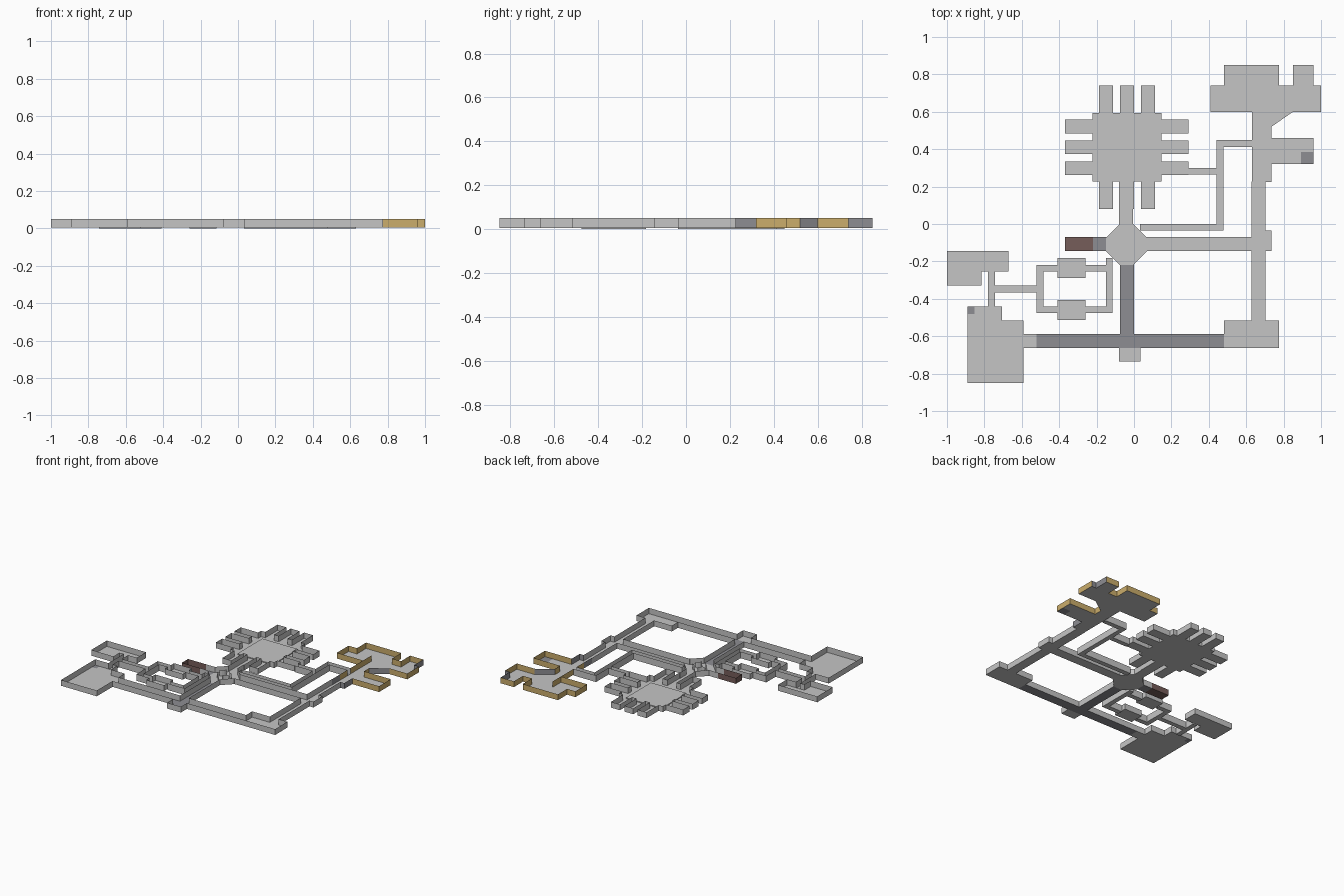
import bpy, bmesh
from mathutils import Vector

if "Cube" in bpy.data.objects:
    bpy.data.objects.remove(bpy.data.objects["Cube"])

TOP, FLOOR, LOW = 0.05, 0.006, 0.0
WIDE, NARROW = 0.074, 0.036          # passage widths


def mat(name, rgb):
    m = bpy.data.materials.new(name)
    m.diffuse_color = (*rgb, 1)
    m.use_nodes = True
    m.node_tree.nodes["Principled BSDF"].inputs["Base Color"].default_value = m.diffuse_color
    return m


MATS = [mat("light_stone", (.56, .56, .56)), mat("dark_stone", (.27, .27, .29)),
        mat("tan_plaster", (.60, .42, .15)), mat("brown_stone", (.18, .11, .10))]
LIGHT, DARK, TAN, BROWN = range(4)
REGIONS = {}     # name -> floor colour, wall colour, floor height; later regions win
ROOMS = []       # (region, x0, y0, x1, y1)


def region(name, floor=LIGHT, walls=LIGHT, z=FLOOR):
    REGIONS[name] = (floor, walls, z)


def room(x0, y0, x1, y1):
    ROOMS.append((list(REGIONS)[-1], *[round(v, 3) for v in (x0, y0, x1, y1)]))


def block(cx, cy, w, d):
    room(cx - w / 2, cy - d / 2, cx + w / 2, cy + d / 2)


def passage(width, axis, x, y, *stops):
    """Corridor from (x, y) that turns at right angles at each stop."""
    p = [x, y]
    for s in stops:
        q = list(p)
        q[axis] = s
        block((p[0] + q[0]) / 2, (p[1] + q[1]) / 2,
              abs(p[0] - q[0]) + width, abs(p[1] - q[1]) + width)
        p, axis = q, 1 - axis


# narrow passages: west ring and links, east link
region("narrow_passages", z=LOW)
passage(NARROW, 1, -.132, -.2, -.458, -.502, -.237, -.132)
passage(NARROW, 1, -.762, -.27, -.43)
passage(NARROW, 0, -.762, -.348, -.502)
passage(NARROW, 0, .05, -.018, .46, .43, .62)
passage(NARROW, 0, .28, .282, .46)

region("main_corridors")
passage(WIDE, 1, .665, -.55, .19)
passage(WIDE, 0, .05, -.107, .65)
passage(WIDE, 1, -.042, 0, .2)
passage(WIDE, 0, -.555, -.625, -.5)
room(.7, -.145, .735, -.035)

region("dark_corridors", DARK)
passage(WIDE, 0, -.483, -.625, .46)
passage(WIDE, 1, -.038, -.6, -.24)
passage(WIDE, 0, -.3, -.107, -.18)

region("brown_vault", BROWN, BROWN)
block(-.295, -.107, .15, WIDE)

# rooms of the west and south
region("plain_rooms")
room(-.89, -.85, -.59, -.515)
room(-.89, -.515, -.705, -.44)
room(-1, -.33, -.815, -.255)
room(-1, -.255, -.67, -.145)
room(.48, -.662, .775, -.515)
room(-.08, -.735, .035, -.662)
for side in (-1, 1):
    block(-.335, -.348 + side * .112, .15, .108)

# square hall with alcoves all round
region("alcove_hall")
HALL = Vector((-.038, .41, 0))
block(HALL.x, HALL.y, .368, .368)
for k in (-1, 0, 1):
    for s in (-1, 1):
        block(HALL.x + k * .112, HALL.y + s * .257, WIDE, .146)
        block(HALL.x + s * .257, HALL.y + k * .112, .146, WIDE)

# plastered northeast wing
region("northeast_wing", LIGHT, TAN)
room(.63, .225, .735, .6)
room(.41, .6, 1, .74)
room(.48, .74, .775, .85)
room(.85, .74, .96, .85)
room(.735, .32, .96, .46)

region("west_floor_tile", DARK)
room(-.89, -.48, -.853, -.44)
region("east_floor_tile", DARK, TAN)
room(.893, .32, .96, .385)

region("hub")
HUB = Vector((-.04, -.11, 0))
block(HUB.x, HUB.y, .22, .22)
region("splayed_corner", LIGHT, TAN)
room(.735, .52, .85, .6)

# slanted cuts: region -> (point, outward normal)
CUTS = {"hub": [(HUB + Vector((.0725 * a, .0725 * b, 0)), Vector((a, b, 0)).normalized())
                for a in (-1, 1) for b in (-1, 1)],
        "splayed_corner": [(Vector((.735, .52, 0)), Vector((.115, -.08, 0)).normalized())]}
CUTS["splayed_corner"][0][1].xy = Vector((.08, -.115)).normalized()


def region_at(c):
    found, rank = None, -1
    for name, x0, y0, x1, y1 in ROOMS:
        if x0 < c.x < x1 and y0 < c.y < y1:
            if all((c - p).dot(n) < 0 for p, n in CUTS.get(name, [])):
                found = name
    return found


# plan grid made from all room edges
xs = sorted({v for r in ROOMS for v in (r[1], r[3])})
ys = sorted({v for r in ROOMS for v in (r[2], r[4])})
plan = bmesh.new()
grid = [[plan.verts.new((x, y, 0)) for y in ys] for x in xs]
for i in range(len(xs) - 1):
    for j in range(len(ys) - 1):
        plan.faces.new((grid[i][j], grid[i + 1][j], grid[i + 1][j + 1], grid[i][j + 1]))
for name, x0, y0, x1, y1 in ROOMS:
    for p, n in CUTS.get(name, []):
        fs = [f for f in plan.faces if x0 < f.calc_center_median().x < x1
              and y0 < f.calc_center_median().y < y1]
        geom = list({g for f in fs for g in [*f.verts, *f.edges]}) + fs
        bmesh.ops.bisect_plane(plan, geom=geom, plane_co=p, plane_no=n, dist=1e-5)
owner = {f: region_at(f.calc_center_median()) for f in plan.faces}


def finish(bm, name):
    bmesh.ops.remove_doubles(bm, verts=bm.verts, dist=1e-5)
    bmesh.ops.dissolve_limit(bm, angle_limit=.01, verts=bm.verts, edges=bm.edges,
                             delimit={'MATERIAL'})
    me = bpy.data.meshes.new(name)
    bm.to_mesh(me)
    bm.free()
    for m in MATS:
        me.materials.append(m)
    bpy.context.collection.objects.link(bpy.data.objects.new(name, me))


def wall(bm, a, b, z, m, top=TOP):
    f = bm.faces.new([bm.verts.new((p[0], p[1], h)) for p, h in
                      ((a, z), (b, z), (b, top), (a, top))])
    f.material_index = m


# floors, with walls wherever the plan ends
for name, (fm, wm, z) in REGIONS.items():
    bm = bmesh.new()
    for f in [f for f in plan.faces if owner[f] == name]:
        nf = bm.faces.new([bm.verts.new((v.co.x, v.co.y, z)) for v in f.verts])
        nf.material_index = fm
        for loop in f.loops:
            if any(owner[g] for g in loop.edge.link_faces if g is not f):
                continue
            a, b = loop.vert.co, loop.link_loop_next.vert.co
            mid = (a + b) / 2
            # plain dark walls among the plastered ones
            plain = (name == "splayed_corner" or mid.y < .32 and mid.x < .74
                     or mid.x > .955 and .74 < mid.y < .85)
            wall(bm, a, b, z, DARK if wm == TAN and plain else wm)
    finish(bm, name)
plan.free()

# low raised floor of the alcove hall
bm = bmesh.new()
c = [(HALL.x + a * .15, HALL.y + b * .15) for a, b in ((-1, -1), (1, -1), (1, 1), (-1, 1))]
bm.faces.new([bm.verts.new((*p, .013)) for p in c])
for i in range(4):
    wall(bm, c[i], c[(i + 1) % 4], FLOOR, LIGHT, .013)
finish(bm, "hall_dais")

# four curved screens around the hub centre
bm = bmesh.new()
for a in (-1, 1):
    for b in (-1, 1):
        pts = [(HUB.x + a * u, HUB.y + b * v) for u, v in
               ((.016, .05), (.022, .034), (.034, .022), (.05, .016))]
        for p, q in zip(pts, pts[1:]):
            wall(bm, p, q, FLOOR, LIGHT)
finish(bm, "hub_screens")

# partition in the northeast wing
bm = bmesh.new()
wall(bm, (.63, .6), (.63, .7), FLOOR, TAN)
finish(bm, "room_partition")
